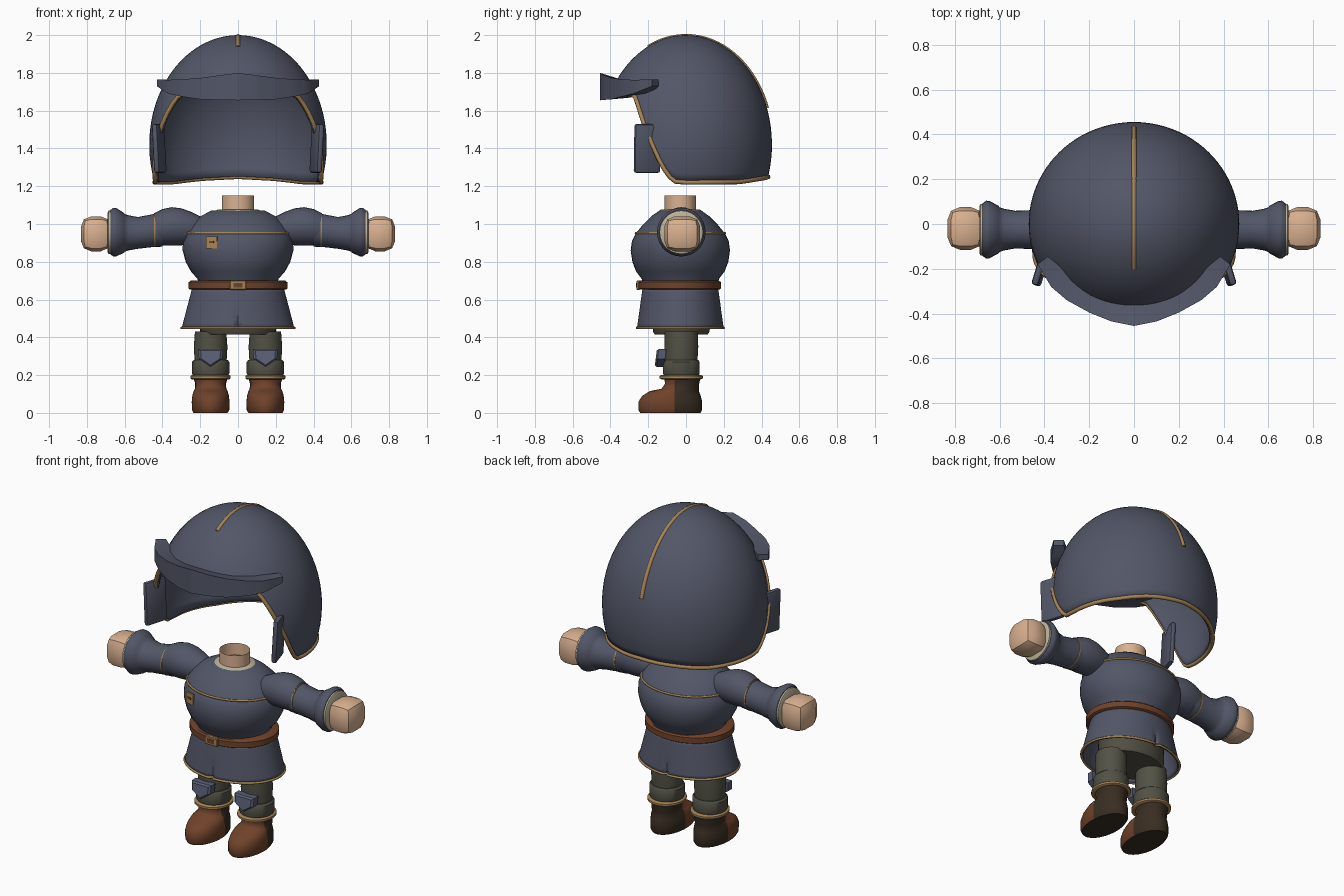
import bpy, bmesh
from math import sin, cos, pi, radians, sqrt, asin
from mathutils import Vector, Matrix

if "Cube" in bpy.data.objects:
    bpy.data.objects.remove(bpy.data.objects["Cube"], do_unlink=True)


def material(name, rgb):
    m = bpy.data.materials.new(name)
    m.use_nodes = True
    m.diffuse_color = (*rgb, 1)
    m.node_tree.nodes["Principled BSDF"].inputs["Base Color"].default_value = (*rgb, 1)
    return m


BLUE = material("slate blue", (.085, .093, .135))
PAD = material("pad blue", (.1, .115, .18))
SKIN = material("skin", (.7, .44, .28))
GOLD = material("gold trim", (.38, .23, .09))
LEATHER = material("leather", (.16, .055, .023))
DARK = material("dark leather", (.04, .026, .015))
OLIVE = material("olive cloth", (.085, .083, .06))
CREAM = material("cream cloth", (.5, .45, .32))
CY = -.03  # body centre in depth


def finish(name, bm, mat, angle=40):
    me = bpy.data.meshes.new(name)
    bm.to_mesh(me)
    bm.free()
    ob = bpy.data.objects.new(name, me)
    bpy.context.collection.objects.link(ob)
    me.materials.append(mat)
    bpy.ops.object.select_all(action='DESELECT')
    bpy.context.view_layer.objects.active = ob
    ob.select_set(True)
    bpy.ops.object.shade_smooth_by_angle(angle=radians(angle))
    return ob


def loft_bm(rings, cap=True):
    """Skin a list of equal closed rings."""
    bm = bmesh.new()
    vs = [[bm.verts.new(p) for p in r] for r in rings]
    n = len(rings[0])
    for a, b in zip(vs, vs[1:]):
        for i in range(n):
            j = (i + 1) % n
            bm.faces.new((a[i], a[j], b[j], b[i]))
    if cap:
        bm.faces.new(vs[0][::-1])
        bm.faces.new(vs[-1])
        bmesh.ops.recalc_face_normals(bm, faces=bm.faces)
    return bm


def ring(cx, cy, z, rx, ry, n=40):
    return [(cx + rx * sin(2 * pi * i / n), cy - ry * cos(2 * pi * i / n), z) for i in range(n)]


def stack(name, rows, mat, cx=0, cap=True, angle=40):
    """Rows are (z, centre y, x radius, y radius)."""
    return finish(name, loft_bm([ring(cx, cy, z, rx, ry) for z, cy, rx, ry in rows], cap), mat, angle)


def sleeve(name, s, rows, mat, n=28):
    """Rows are (x, centre z, radius) along an arm on side s."""
    rings = [[(s * x, CY + .005 + r * cos(2 * pi * i / n), z + r * sin(2 * pi * i / n))
              for i in range(n)] for x, z, r in rows]
    return finish(name, loft_bm(rings), mat, 45)


def tube(name, pts, r, mat, cyclic=False):
    cu = bpy.data.curves.new(name, 'CURVE')
    cu.dimensions = '3D'
    cu.bevel_depth, cu.bevel_resolution, cu.use_fill_caps = r, 2, True
    sp = cu.splines.new('POLY')
    sp.points.add(len(pts) - 1)
    for q, p in zip(sp.points, pts):
        q.co = (*p, 1)
    sp.use_cyclic_u = cyclic
    cu.materials.append(mat)
    ob = bpy.data.objects.new(name, cu)
    bpy.context.collection.objects.link(ob)
    return ob


def block(name, size, mat, loc, rot=Matrix(), bevel=0, seg=2):
    bm = bmesh.new()
    bmesh.ops.create_cube(bm, size=1, matrix=Matrix.Diagonal((*size, 1)))
    if bevel:
        bmesh.ops.bevel(bm, geom=bm.edges[:], offset=bevel, segments=seg, profile=.5, affect='EDGES')
    bm.transform(Matrix.Translation(loc) @ rot)
    return finish(name, bm, mat, 35)


def interp(keys, t):
    for a, b in zip(keys, keys[1:]):
        if t <= b[0]:
            f = (t - a[0]) / (b[0] - a[0])
            return [u + (v - u) * f for u, v in zip(a[1:], b[1:])]
    return list(keys[-1][1:])


# Helmet shell: ellipsoid dome with a face opening
RX, RY, RZ, CZ = .47, .455, .58, 1.42
EDGE = [(0, 1.71), (40, 1.70), (50, 1.67), (57, 1.58), (64, 1.47), (71, 1.35),
        (77, 1.26), (82, 1.225), (90, 1.22), (130, 1.222), (155, 1.24), (180, 1.25)]


def dome(theta, z, k=1.0):
    r = sqrt(max(0, 1 - ((z - CZ) / RZ) ** 2)) * k
    return (RX * r * sin(theta), -RY * r * cos(theta), z)


N, M = 96, 24
rings = []
for j in range(M + 1):
    row = []
    for i in range(N):
        th = 2 * pi * i / N
        low = asin((interp(EDGE, min(i, N - i) * 360 / N)[0] - CZ) / RZ)
        phi = low + (pi / 2 - low) * j / M
        row.append(dome(th, CZ + RZ * sin(phi)))
    rings.append(row)
rim = rings[0]
bm = loft_bm(rings, cap=False)
bmesh.ops.remove_doubles(bm, verts=bm.verts, dist=.0005)
shell = finish("helmet_shell", bm, BLUE, 50)
sol = shell.modifiers.new("thickness", 'SOLIDIFY')
sol.thickness, sol.offset = .02, -1
tube("helmet_rim_trim", rim, .012, GOLD, True)

# Seam over the crown, from the forehead to the back
seam = []
for i in range(33):
    a = radians(116 - i * 96 / 32)
    seam.append((0, RY * cos(a), CZ + RZ * sin(a) - .006))
tube("helmet_crown_seam", seam, .012, GOLD)

# Upturned visor; keys are t, outer x, outer y, top z, bottom z, inner x, inner y
VISOR = [(0, 0, -.455, 1.80, 1.655, 0, -.36), (.25, .1, -.435, 1.787, 1.657, .1, -.345),
         (.5, .2, -.395, 1.773, 1.66, .19, -.31), (.7, .3, -.34, 1.766, 1.675, .28, -.24),
         (.85, .37, -.28, 1.763, 1.69, .34, -.18), (1, .43, -.18, 1.765, 1.73, .385, -.145)]
rings = []
for i in range(-20, 21):
    t = abs(i) / 20
    x, y, zt, zb, xi, yi = interp(VISOR, t)
    s = -1 if i < 0 else 1
    rings.append([(s * x, y, zb), (s * x, y, zt),
                  (s * xi, yi, zt - .03 * (1 - t)), (s * xi, yi, zb + .015 * (1 - t))])
finish("helmet_visor", loft_bm(rings), BLUE, 35)

# Neck, collar and torso
stack("neck", [(1.0, CY, .086, .083), (1.15, CY, .086, .083)], SKIN, cap=False)
stack("collar", [(1.04, CY, .12, .115), (1.07, CY, .118, .113), (1.078, CY, .105, .1)], CREAM)
stack("torso", [(.66, CY, .2, .19), (.71, CY, .215, .205), (.75, CY, .25, .235), (.8, CY, .277, .254),
                (.86, CY, .293, .263), (.91, CY, .292, .256), (.95, CY, .28, .236),
                (1.0, CY, .245, .195), (1.04, CY, .2, .155), (1.072, CY, .14, .11)], BLUE, angle=60)
tube("chest_seam", ring(0, CY, .952, .28, .236, 64), .006, GOLD, True)
block("chest_badge", (.06, .012, .065), GOLD, (-.14, -.262, .902), Matrix.Rotation(radians(-14), 4, 'Z'))
block("badge_mark", (.025, .008, .012), LEATHER, (-.14, -.268, .905), Matrix.Rotation(radians(-14), 4, 'Z'))

# Belt and buckle
stack("belt", [(.652, CY - .005, .252, .21), (.658, CY - .005, .261, .219),
               (.692, CY - .005, .261, .219), (.70, CY - .005, .25, .21)], LEATHER)
block("buckle", (.085, .02, .05), GOLD, (0, -.253, .676), bevel=.004, seg=1)
block("buckle_centre", (.045, .008, .024), LEATHER, (0, -.262, .676))

# Skirt with a pleat at the front and back
rings = []
for j in range(11):
    f = j / 10
    row = []
    for i in range(96):
        pleat = .07 * max(0, f - .4) / .6 if i in (0, 48) else 0
        k = 1 - pleat
        th = 2 * pi * i / 96
        row.append(((.243 + .055 * f) * sin(th), CY - (.2 + .03 * f) * cos(th) * k, .66 - .21 * f))
    rings.append(row)
skirt = finish("skirt", loft_bm(rings[::-1], cap=False), BLUE, 30)
sol = skirt.modifiers.new("thickness", 'SOLIDIFY')
sol.thickness, sol.offset = .012, -1
tube("skirt_hem", rings[-1], .007, GOLD, True)
stack("hips", [(.415, -.025, .19, .14), (.43, -.025, .2, .15), (.6, -.025, .2, .16)], OLIVE)

for s, side in ((1, "left"), (-1, "right")):
    # Cheek plate
    block(side + "_cheek_plate", (.032, .145, .26), BLUE, (s * .417, -.205, 1.4),
          Matrix.Rotation(s * radians(17), 4, 'Z') @ Matrix.Rotation(s * radians(3), 4, 'Y'), .014)

    # Arm
    sleeve(side + "_shoulder", s, [(.2, .97, .07), (.25, .98, .085), (.3, .985, .098), (.35, .987, .102),
                                   (.4, .983, .096), (.44, .975, .085)], BLUE)
    sleeve(side + "_sleeve", s, [(.4, .965, .085), (.45, .965, .087), (.53, .953, .084), (.58, .953, .093),
                                 (.6, .953, .1), (.604, .953, .106), (.645, .957, .128),
                                 (.66, .957, .129), (.675, .957, .118)], BLUE)
    sleeve(side + "_arm_seam", s, [(.437, .967, .09), (.445, .967, .09)], GOLD)
    sleeve(side + "_cuff_lining", s, [(.65, .956, .115), (.685, .956, .115), (.69, .956, .105)], CREAM)
    block(side + "_hand", (.16, .19, .185), SKIN, (s * .752, -.02, .948), bevel=.055)

    # Leg
    cx = s * .145
    stack(side + "_leg", [(.17, -.025, .08, .08), (.28, -.025, .085, .086), (.35, -.025, .089, .09),
                          (.43, -.025, .083, .088)], OLIVE, cx)
    stack(side + "_leg_wrap", [(.2, -.025, .094, .094), (.21, -.025, .099, .097), (.27, -.025, .099, .097),
                               (.28, -.025, .09, .09)], OLIVE, cx)
    stack(side + "_boot_trim", [(.178, -.025, .1, .105), (.183, -.025, .106, .115),
                                (.195, -.025, .106, .115), (.2, -.025, .1, .105)], GOLD, cx)

    # Boot: leather toe, dark heel and sole
    rows = [(0, -.083, .09, .16), (.015, -.083, .099, .168), (.06, -.083, .1, .168), (.09, -.077, .097, .155),
            (.115, -.062, .09, .13), (.128, -.03, .083, .1), (.155, -.02, .082, .09), (.178, -.02, .088, .095)]
    bm = loft_bm([ring(cx, cy, z, rx, ry) for z, cy, rx, ry in rows])
    bmesh.ops.bisect_plane(bm, geom=bm.verts[:] + bm.edges[:] + bm.faces[:],
                           plane_co=(0, -.06, 0), plane_no=(0, 1, 0))
    for f in bm.faces:
        c = f.calc_center_median()
        f.material_index = int(c.y > -.06 or c.z < .003)
    finish(side + "_boot", bm, LEATHER, 50).data.materials.append(DARK)

    # Knee pad: pointed plate
    outline = [(-.066, .338), (.066, .338), (.062, .285), (0, .243), (-.062, .285)]
    rings = [[(cx + x * k, y - (.338 - z) * .1, .295 + (z - .295) * k) for x, z in outline]
             for y, k in ((-.105, 1), (-.145, 1), (-.155, .8))]
    finish(side + "_knee_pad", loft_bm(rings), PAD, 20)
